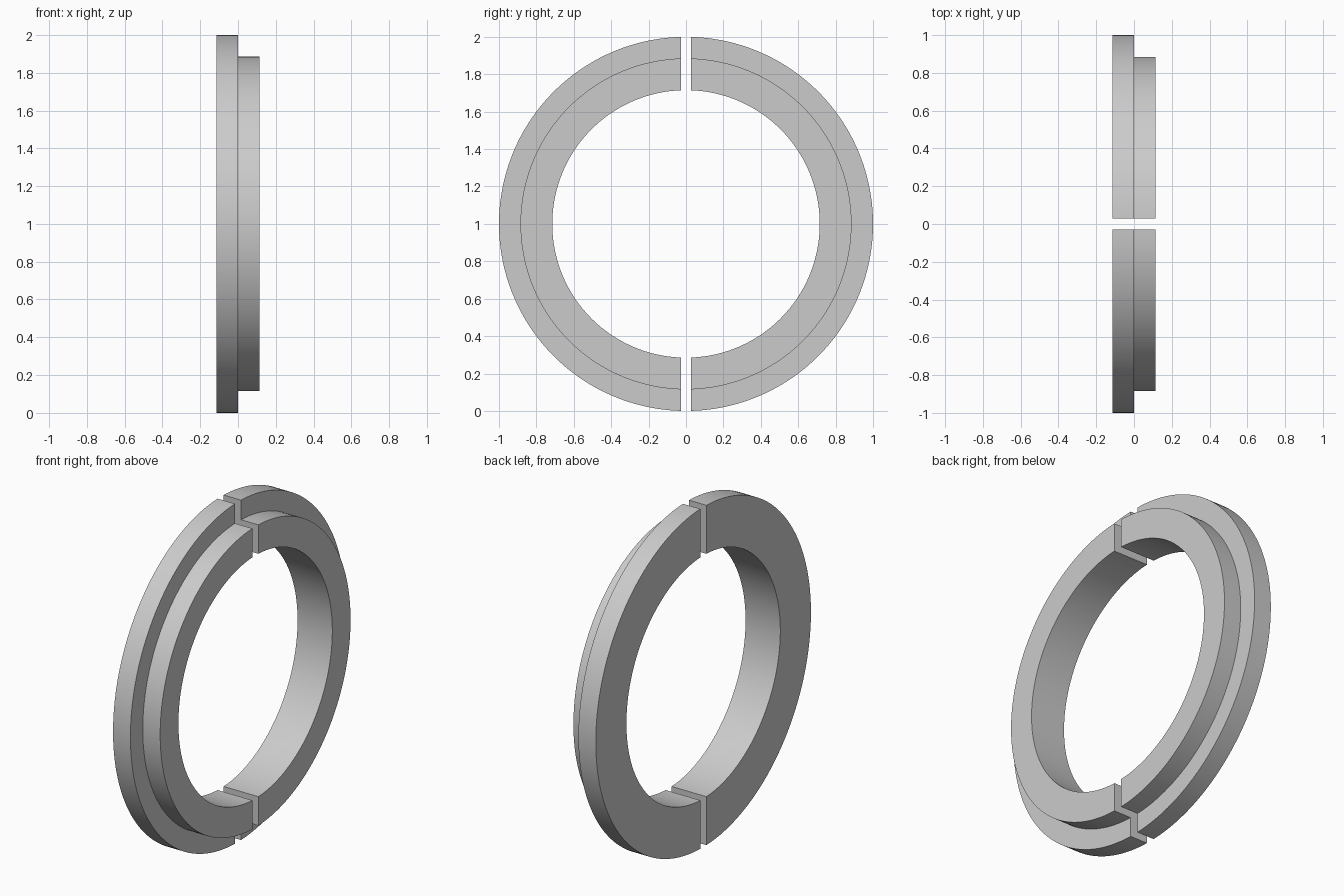
import bpy, bmesh, math

cube = bpy.data.objects.get("Cube")
if cube:
    bpy.data.objects.remove(cube, do_unlink=True)

INNER, STEP, OUTER = 0.715, 0.885, 1.0   # radii
HALF_WIDTH, HALF_GAP = 0.113, 0.028
SEGMENTS = 96

grey = bpy.data.materials.new("light_grey")
grey.use_nodes = True
colour = (0.6, 0.6, 0.6, 1)
grey.diffuse_color = colour
grey.node_tree.nodes["Principled BSDF"].inputs["Base Color"].default_value = colour

# Stepped cross-section: (x, radius)
profile = [(-HALF_WIDTH, INNER), (HALF_WIDTH, INNER), (HALF_WIDTH, STEP),
           (0, STEP), (0, OUTER), (-HALF_WIDTH, OUTER)]


def half_ring(name, side):
    """Sweep the cross-section round one side, with end faces parallel to the gap."""
    bm = bmesh.new()
    rings = []
    for i in range(SEGMENTS + 1):
        ring = []
        for x, r in profile:
            start = math.asin(HALF_GAP / r)
            a = start + (math.pi - 2 * start) * i / SEGMENTS
            ring.append(bm.verts.new((x, side * r * math.sin(a), 1 + r * math.cos(a))))
        rings.append(ring)
    n = len(profile)
    for a, b in zip(rings, rings[1:]):
        for j in range(n):
            k = (j + 1) % n
            bm.faces.new((a[j], a[k], b[k], b[j]))
    # Flat ends at the gap
    bm.faces.new(rings[0])
    bm.faces.new(rings[-1])
    bmesh.ops.recalc_face_normals(bm, faces=bm.faces)
    mesh = bpy.data.meshes.new(name)
    bm.to_mesh(mesh)
    bm.free()
    mesh.materials.append(grey)
    obj = bpy.data.objects.new(name, mesh)
    bpy.context.collection.objects.link(obj)
    bpy.ops.object.select_all(action='DESELECT')
    obj.select_set(True)
    bpy.context.view_layer.objects.active = obj
    bpy.ops.object.shade_smooth_by_angle(angle=math.radians(30))


half_ring("front_half_ring", -1)
half_ring("back_half_ring", 1)
